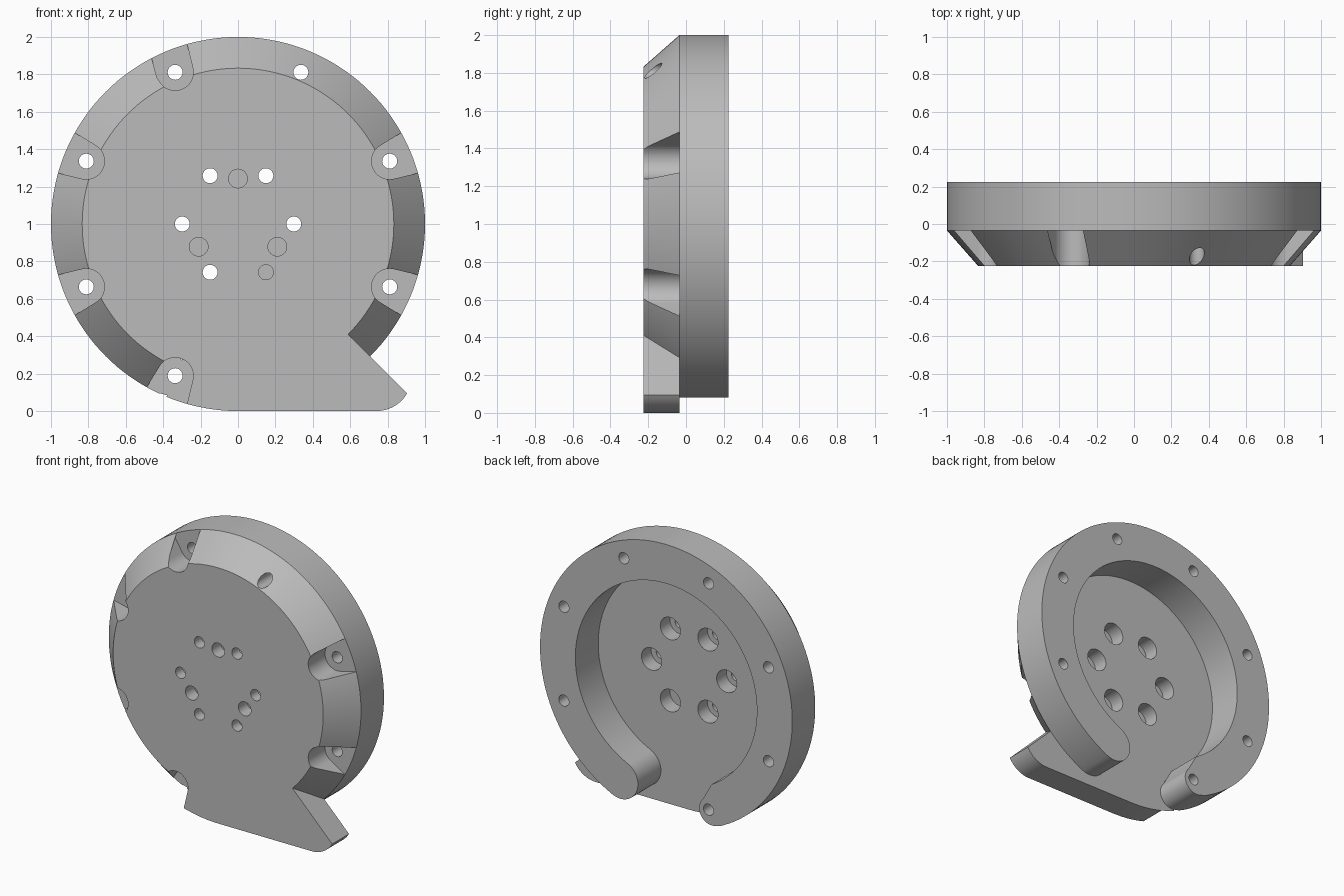
import bpy, bmesh, math
from mathutils import Matrix, Vector

FRONT, MID, BACK = -0.225, -0.035, 0.225
BOLT_R = 0.878

if "Cube" in bpy.data.objects:
    bpy.data.objects.remove(bpy.data.objects["Cube"], do_unlink=True)

grey = bpy.data.materials.new("plain grey")
grey.use_nodes = True
grey.diffuse_color = (0.5, 0.5, 0.5, 1)
grey.node_tree.nodes["Principled BSDF"].inputs["Base Color"].default_value = (0.5, 0.5, 0.5, 1)


def polar(radius, deg):
    a = math.radians(deg)
    return Vector((radius * math.cos(a), radius * math.sin(a)))


def arc(centre, radius, start, end, steps):
    return [Vector(centre) + polar(radius, start + (end - start) * i / steps)
            for i in range(steps + 1)]


def circle(centre, radius):
    return arc(centre, radius, 0, 360, 32)[:-1]


def make_object(name, bm):
    bmesh.ops.recalc_face_normals(bm, faces=bm.faces)
    mesh = bpy.data.meshes.new(name)
    bm.to_mesh(mesh)
    bm.free()
    mesh.materials.append(grey)
    ob = bpy.data.objects.new(name, mesh)
    bpy.context.collection.objects.link(ob)
    return ob


def prisms(name, outlines, y0, y1):
    """Extrude outlines, drawn about the disc centre, from y0 to y1."""
    bm = bmesh.new()
    for pts in outlines:
        face = bm.faces.new([bm.verts.new((p[0], y0, p[1] + 1)) for p in pts])
        new = bmesh.ops.extrude_face_region(bm, geom=[face])["geom"]
        bmesh.ops.translate(bm, vec=(0, y1 - y0, 0),
                            verts=[v for v in new if isinstance(v, bmesh.types.BMVert)])
    return make_object(name, bm)


def activate(ob):
    bpy.ops.object.select_all(action="DESELECT")
    ob.select_set(True)
    bpy.context.view_layer.objects.active = ob


def boolean(ob, other, operation):
    activate(ob)
    mod = ob.modifiers.new("cut", "BOOLEAN")
    mod.operation, mod.solver, mod.object = operation, "EXACT", other
    bpy.ops.object.modifier_apply(modifier=mod.name)


# Open back ring: wide rounded end on one side, slim rounded tip on the other
ring_outline = (arc((0, 0), 1, -65, 245, 124)
                + arc((-0.362, -0.817), 0.1, 246, 405, 20)
                + arc((0, 0), 0.72, 240, -65, 122)
                + arc(polar(0.86, -65), 0.14, 115, 295, 24)[1:-1])
ring = prisms("back_ring", [ring_outline], MID, BACK)

# Front plate: bevelled disc
bm = bmesh.new()
bmesh.ops.create_cone(bm, cap_ends=True, segments=144, radius1=1, radius2=0.833,
                      depth=MID - FRONT)
bmesh.ops.transform(bm, verts=bm.verts, matrix=Matrix.Translation((0, (FRONT + MID) / 2, 1))
                    @ Matrix.Rotation(math.pi / 2, 4, "X"))
plate = make_object("front_plate", bm)

# Straight-sided tongue at the bottom of the plate
tongue = prisms("tongue", [[Vector((0, 0))] + arc((0, 0), 1, -112.5, -90, 9)
                           + arc((0.74, -0.81), 0.19, -90, -30, 12)], FRONT, MID)
boolean(plate, tongue, "UNION")


# Flared bolt slots in the bevel
def slot(deg):
    centre = polar(BOLT_R, deg)
    pts = arc(centre, 0.097, deg + 99, deg + 261, 24)
    return [pts[0] + polar(0.3, deg + 9)] + pts + [pts[-1] + polar(0.3, deg - 9)]


slots = prisms("slot_cutter", [slot(d) for d in (22.5, 112.5, 157.5, 202.5, 247.5, 337.5)],
               FRONT - 0.1, MID + 0.0)
# Bolt holes round the rim
bolts = prisms("bolt_cutter", [circle(polar(BOLT_R, 22.5 + 45 * i), 0.04) for i in range(8) if i != 6],
               FRONT - 0.1, BACK + 0.1)
# Centre holes, their rear counterbores, and three blind holes
hexes = [polar(0.298, 60 * i) for i in range(6)]
centre_holes = prisms("centre_cutter", [circle(p, 0.04) for p in hexes], FRONT - 0.1, MID + 0.1)
counterbores = prisms("counterbore_cutter", [circle(p, 0.08) for p in hexes], MID - 0.11, MID + 0.1)
blind = prisms("blind_cutter", [circle(polar(0.243, 90 + 120 * i), 0.05) for i in range(3)],
               FRONT - 0.1, FRONT + 0.1)

for cutter in (slots, bolts, centre_holes, counterbores, blind):
    boolean(plate, cutter, "DIFFERENCE")
boolean(ring, bolts, "DIFFERENCE")

for helper in (tongue, slots, bolts, centre_holes, counterbores, blind):
    bpy.data.objects.remove(helper, do_unlink=True)

for ob in (ring, plate):
    activate(ob)
    bpy.ops.object.shade_smooth_by_angle(angle=math.radians(25))
